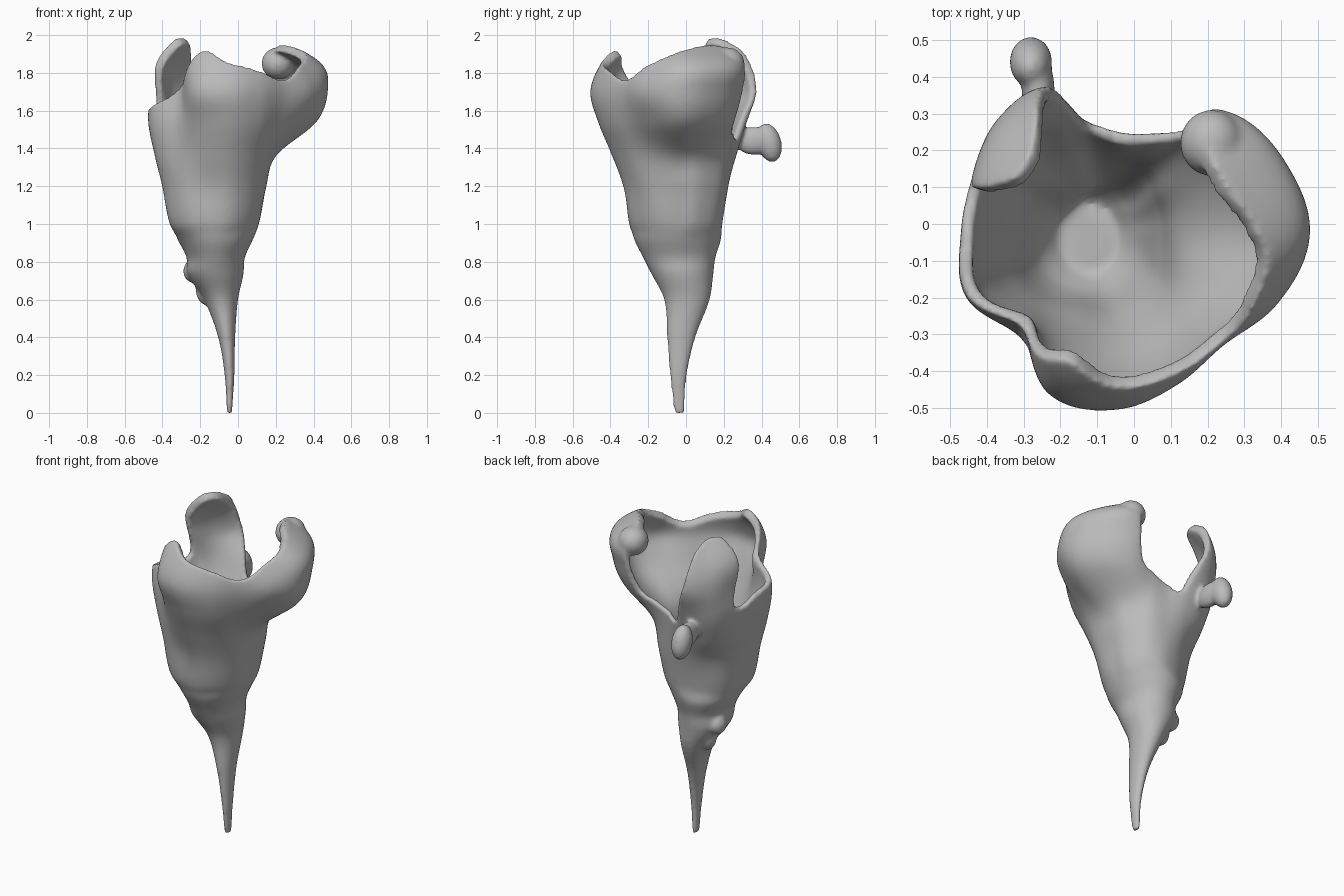
import bpy, bmesh
from math import cos, sin, pi, radians, degrees, exp
from mathutils import Matrix, Vector

cube = bpy.data.objects.get("Cube")
if cube:
    bpy.data.objects.remove(cube, do_unlink=True)

# Stem cross-sections: height, centre x, centre y, half width, half depth
STEM = [(0, -.045, -.035, .014, .028), (.2, -.045, -.04, .026, .045),
        (.4, -.06, -.025, .045, .075), (.6, -.09, .005, .09, .12),
        (.74, -.12, -.02, .15, .165), (.82, -.118, -.035, .153, .19),
        (.92, -.12, -.045, .2, .23)]

# Cup cross-sections: height and radii at equal steps, anticlockwise from +x
CUP_CENTRE = Vector((-.05, -.03))
CUP = {
    1.0: (.16, .17, .18, .20, .22, .23, .25, .28, .30, .33, .32, .29, .26, .22, .19, .17),
    1.2: (.20, .21, .22, .24, .25, .27, .29, .32, .34, .37, .35, .31, .30, .27, .24, .21),
    1.36: (.25, .25, .25, .26, .27, .32, .37, .38, .38, .41, .37, .36, .36, .33, .29, .26),
    1.54: (.465, .43, .38, .31, .29, .38, .43, .42, .42, .44, .38, .42, .435, .41, .38, .41),
    1.7: (.525, .49, .44, .36, .30, .44, .45, .42, .41, .43, .36, .47, .475, .44, .42, .48),
    1.85: (.49, .48, .45, .36, .29, .42, .42, .41, .40, .42, .36, .42, .42, .40, .39, .42),
    2.0: (.24, .24, .25, .26, .26, .36, .31, .31, .33, .38, .34, .30, .31, .31, .32, .28),
}
# Rim height by direction in degrees
RIM = {0: 1.92, 22: 1.95, 38: 1.92, 45: 1.8, 54: 1.58, 66: 1.53, 90: 1.48, 105: 1.47,
       112: 1.7, 118: 1.92, 135: 1.99, 144: 1.9, 152: 1.62, 162: 1.56, 180: 1.6, 202: 1.63,
       225: 1.74, 247: 1.92, 270: 1.86, 292: 1.82, 315: 1.77, 337: 1.85, 360: 1.92}
# Sideways lean of the two lobes: direction, amount, spread in degrees
LEANS = [(42, 10, 20), (148, 17, 26)]
WALL, FLOOR = .036, .9
SIDES, ROWS, INNER_ROWS = 192, 80, 50


def spline(xs, ys, x):
    """Smooth curve through points with finite-difference tangents."""
    last = len(xs) - 1
    i = max(k for k in range(last) if k == 0 or xs[k] <= x)
    slope = lambda k: ((ys[min(k + 1, last)] - ys[max(k - 1, 0)])
                       / (xs[min(k + 1, last)] - xs[max(k - 1, 0)]))
    h = xs[i + 1] - xs[i]
    t = min(max((x - xs[i]) / h, 0), 1)
    a, b = t * t * (3 - 2 * t), t * (1 - t)
    return ys[i] * (1 - a) + ys[i + 1] * a + h * b * ((1 - t) * slope(i) - t * slope(i + 1))


def around(values, angle):
    """Smooth periodic lookup of a ring of values."""
    n = len(values)
    wrapped = [values[k % n] for k in range(-2, n + 3)]
    return spline(list(range(-2, n + 3)), wrapped, angle / (2 * pi) * n)


def smoothstep(a, b, x):
    t = min(max((x - a) / (b - a), 0), 1)
    return t * t * (3 - 2 * t)


def leaned(angle, z):
    """Direction after the lobes lean over near the top."""
    shift = sum(radians(amount) * exp(-((angle - radians(centre)) / radians(spread)) ** 2)
                for centre, amount, spread in LEANS)
    return angle + shift * smoothstep(1.5, 1.9, z)


def column(angle):
    """Heights and points of the outer skin along one direction."""
    heights = [row[0] for row in STEM] + list(CUP)
    xs = [cx + rx * cos(angle) for z, cx, cy, rx, ry in STEM]
    ys = [cy + ry * sin(angle) for z, cx, cy, rx, ry in STEM]
    for z, radii in CUP.items():
        a = leaned(angle, z)
        r = around(radii, a)
        xs.append(CUP_CENTRE.x + r * cos(a))
        ys.append(CUP_CENTRE.y + r * sin(a))
    return heights, xs, ys


# Outer skin and hollow inside as one closed surface
bm = bmesh.new()
columns = []
for j in range(SIDES):
    angle = 2 * pi * j / SIDES
    heights, xs, ys = column(angle)
    rim = spline(list(RIM), list(RIM.values()), degrees(angle))
    skin = lambda z: Vector((spline(heights, xs, z), spline(heights, ys, z), z))
    points = [skin(rim * i / ROWS) for i in range(ROWS + 1)]
    for i in range(INNER_ROWS):
        u = 1 - i / INNER_ROWS
        p = skin(FLOOR + (rim - FLOOR) * u)
        axis = Vector((-.12 + .07 * u, -.03, p.z))
        out = p - axis
        p = axis + out * max(1 - WALL / out.length, .05) * u ** .18
        p.z -= WALL * smoothstep(1.6, 1.8, p.z)
        points.append(p)
    columns.append([bm.verts.new(p) for p in points])
for a, b in zip(columns, columns[1:] + columns[:1]):
    for i in range(len(a) - 1):
        bm.faces.new((a[i], b[i], b[i + 1], a[i + 1]))
bm.faces.new([col[0] for col in reversed(columns)])
bm.faces.new([col[-1] for col in columns])


def blob(centre, size, tilt=0):
    """Rounded lump that is fused into the body."""
    matrix = (Matrix.Translation(centre) @ Matrix.Rotation(radians(tilt), 4, 'X')
              @ Matrix.Diagonal((*size, 1)))
    bmesh.ops.create_icosphere(bm, subdivisions=4, radius=1, matrix=matrix)


blob((.21, .22, 1.85), (.085, .09, .085))        # hooked tip of the side lobe
blob((-.28, .44, 1.43), (.058, .065, .105), 15)  # back knob
blob((-.26, .36, 1.44), (.045, .1, .075))        # knob neck
blob((-.24, .03, .75), (.05, .06, .06))          # small spur on the stem
blob((-.17, .03, .66), (.055, .05, .09))         # root of the spur

mesh = bpy.data.meshes.new("cup_body")
bm.to_mesh(mesh)
bm.free()
body = bpy.data.objects.new("cup_body", mesh)
bpy.context.collection.objects.link(body)

# Fuse and soften
remesh = body.modifiers.new("fuse", 'REMESH')
remesh.mode = 'VOXEL'
remesh.voxel_size = .011
remesh.use_smooth_shade = True
soften = body.modifiers.new("soften", 'SMOOTH')
soften.factor = .5
soften.iterations = 8

# Plain grey clay
clay = bpy.data.materials.new("grey_clay")
clay.use_nodes = True
clay.diffuse_color = (.5, .5, .5, 1)
clay.node_tree.nodes["Principled BSDF"].inputs["Base Color"].default_value = (.5, .5, .5, 1)
mesh.materials.append(clay)
